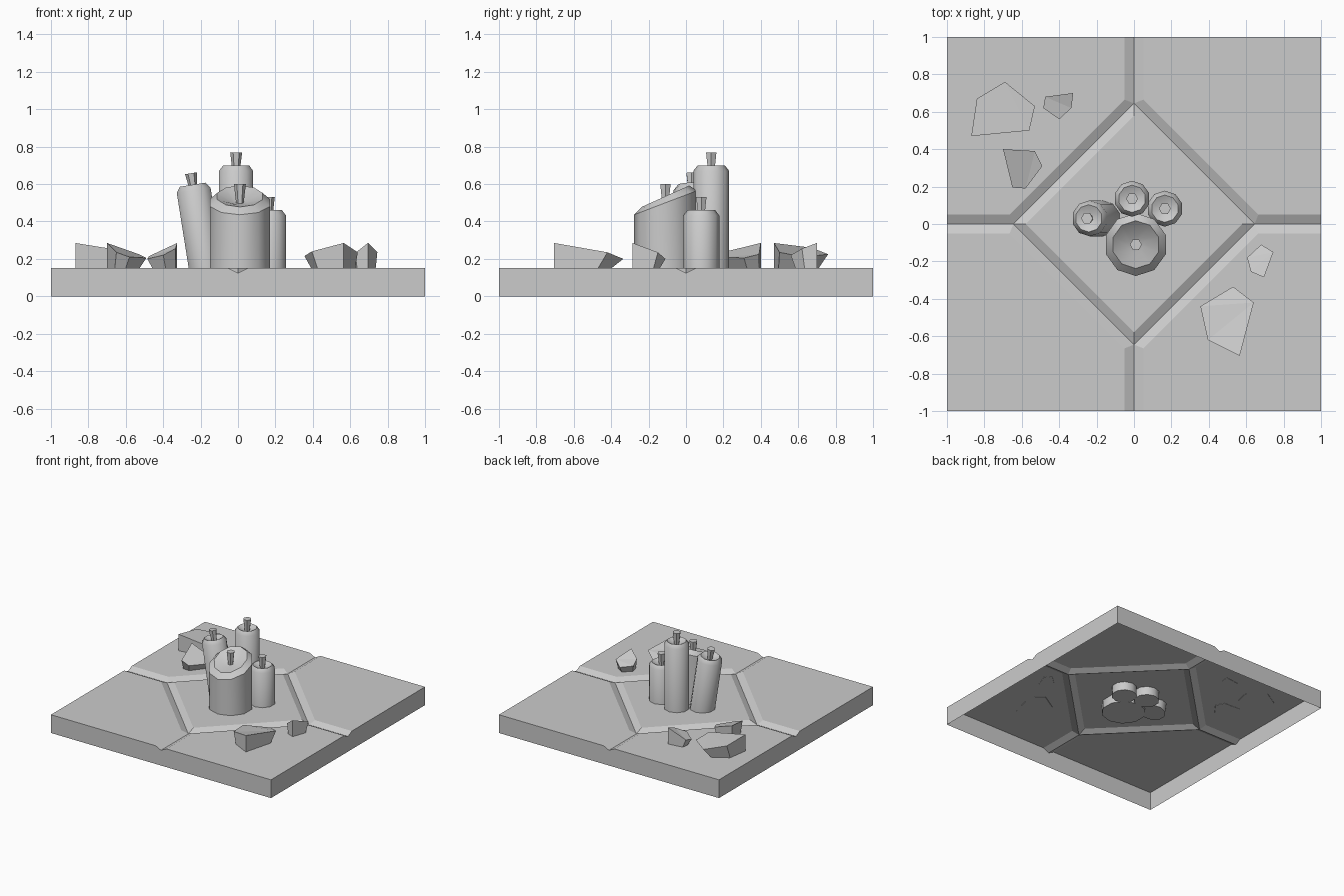
import bpy, bmesh, math
from mathutils import Matrix, Vector

if "Cube" in bpy.data.objects:
    bpy.data.objects.remove(bpy.data.objects["Cube"])


def finish(bm, name, loc=(0, 0, 0), rot=(0, 0, 0), recalc=True, smooth=None):
    bmesh.ops.remove_doubles(bm, verts=bm.verts, dist=1e-4)
    if recalc:
        bmesh.ops.recalc_face_normals(bm, faces=bm.faces)
    me = bpy.data.meshes.new(name)
    bm.to_mesh(me)
    bm.free()
    ob = bpy.data.objects.new(name, me)
    ob.location, ob.rotation_euler = loc, rot
    bpy.context.collection.objects.link(ob)
    if smooth:
        bpy.ops.object.select_all(action='DESELECT')
        ob.select_set(True)
        bpy.context.view_layer.objects.active = ob
        bpy.ops.object.shade_smooth_by_angle(angle=math.radians(smooth))
    return ob


def lathe(rings, n, phase=0.0):
    # rings: (radius, height, slope along y); end rings are capped
    bm = bmesh.new()
    loops = []
    for r, z, s in rings:
        loop = []
        for i in range(n):
            a = 2 * math.pi * (i + phase) / n
            y = r * math.sin(a)
            loop.append(bm.verts.new((r * math.cos(a), y, z + s * y)))
        loops.append(loop)
    for a, b in zip(loops, loops[1:]):
        for i in range(n):
            j = (i + 1) % n
            bm.faces.new((a[i], a[j], b[j], b[i]))
    bm.faces.new(loops[0][::-1])
    bm.faces.new(loops[-1])
    return bm


# Floor: thin open shell, one quarter repeated four times
T, B = 0.15, 0.125           # top level, groove bottom
I, C, P, W = 0.58, 0.645, 0.665, 0.05
quarter = [
    [(I, 0, T), (C, 0, B), (0, C, B), (0, I, T)],
    [(C, 0, B), (P, W, T), (W, P, T), (0, C, B)],
    [(C, 0, B), (1, 0, B), (1, W, T), (P, W, T)],
    [(0, 1, B), (0, C, B), (W, P, T), (W, 1, T)],
    [(P, W, T), (1, W, T), (1, 1, T), (W, 1, T), (W, P, T)],
    [(1, 0, 0), (1, 1, 0), (1, 1, T), (1, W, T), (1, 0, B)],
    [(1, 1, 0), (0, 1, 0), (0, 1, B), (W, 1, T), (1, 1, T)],
    [(0, 0, T), (I, 0, T), (0, I, T)],
]
bm = bmesh.new()
for k in range(4):
    m = Matrix.Rotation(k * math.pi / 2, 3, 'Z')
    for f in quarter:
        bm.faces.new([bm.verts.new(m @ Vector(p)) for p in f])
finish(bm, "floor_slab", recalc=False)


# Candles: body with bevelled shoulder and dished top, plus flared wick
BASE = 0.08


def candle(name, x, y, r, top, lean=0.0, slope=0.0, bevel=0.03, dish=0.025, wick=0.07):
    h = top - BASE
    rings = [(r, 0, 0), (r, h - bevel, slope * 0.85),
             (r * 0.76, h, slope), (r * 0.25, h - dish, slope * 0.5)]
    finish(lathe(rings, 10, 0.5), name, (x, y, BASE), (0, lean, 0), smooth=40)
    w = lathe([(0.018, h - dish - 0.02, 0), (0.032, h + wick, 0)], 6)
    finish(w, name + "_wick", (x, y, BASE), (0, lean, 0))


candle("large_candle", 0.01, -0.11, 0.168, 0.535, slope=0.45, bevel=0.035,
       dish=0.035, wick=0.065)
candle("tall_candle", -0.01, 0.135, 0.096, 0.70)
candle("short_candle", 0.165, 0.082, 0.096, 0.462)
candle("leaning_candle", -0.16, 0.03, 0.096, 0.603, lean=-math.radians(9), wick=0.062)


# Rubble: tilted slabs, undercut away from the highest corner
def rubble(name, pts):
    high = max(pts, key=lambda p: p[2])
    bm = bmesh.new()
    top = [bm.verts.new(p) for p in pts]
    low = [bm.verts.new((high[0] + (p[0] - high[0]) * 0.82,
                         high[1] + (p[1] - high[1]) * 0.82, 0.148)) for p in pts]
    n = len(pts)
    for i in range(n):
        j = (i + 1) % n
        bm.faces.new((top[i], top[j], low[j], low[i]))
    bm.faces.new(low)
    bmesh.ops.triangulate(bm, faces=[bm.faces.new(top[::-1])])
    finish(bm, name)


rubble("rubble_back_large", [(-0.87, 0.47, 0.285), (-0.84, 0.67, 0.26), (-0.69, 0.76, 0.225),
                             (-0.53, 0.63, 0.21), (-0.56, 0.5, 0.235)])
rubble("rubble_back_medium", [(-0.7, 0.4, 0.285), (-0.53, 0.39, 0.225), (-0.49, 0.31, 0.205),
                              (-0.58, 0.19, 0.21), (-0.65, 0.195, 0.235)])
rubble("rubble_back_small", [(-0.325, 0.7, 0.285), (-0.335, 0.62, 0.255), (-0.4, 0.56, 0.22),
                             (-0.485, 0.62, 0.2), (-0.475, 0.68, 0.215)])
rubble("rubble_front_large", [(0.565, -0.705, 0.285), (0.64, -0.42, 0.235), (0.53, -0.335, 0.2),
                              (0.355, -0.44, 0.215), (0.395, -0.62, 0.24)])
rubble("rubble_front_small", [(0.695, -0.285, 0.285), (0.745, -0.15, 0.235), (0.68, -0.11, 0.2),
                              (0.605, -0.18, 0.205), (0.625, -0.255, 0.23)])
